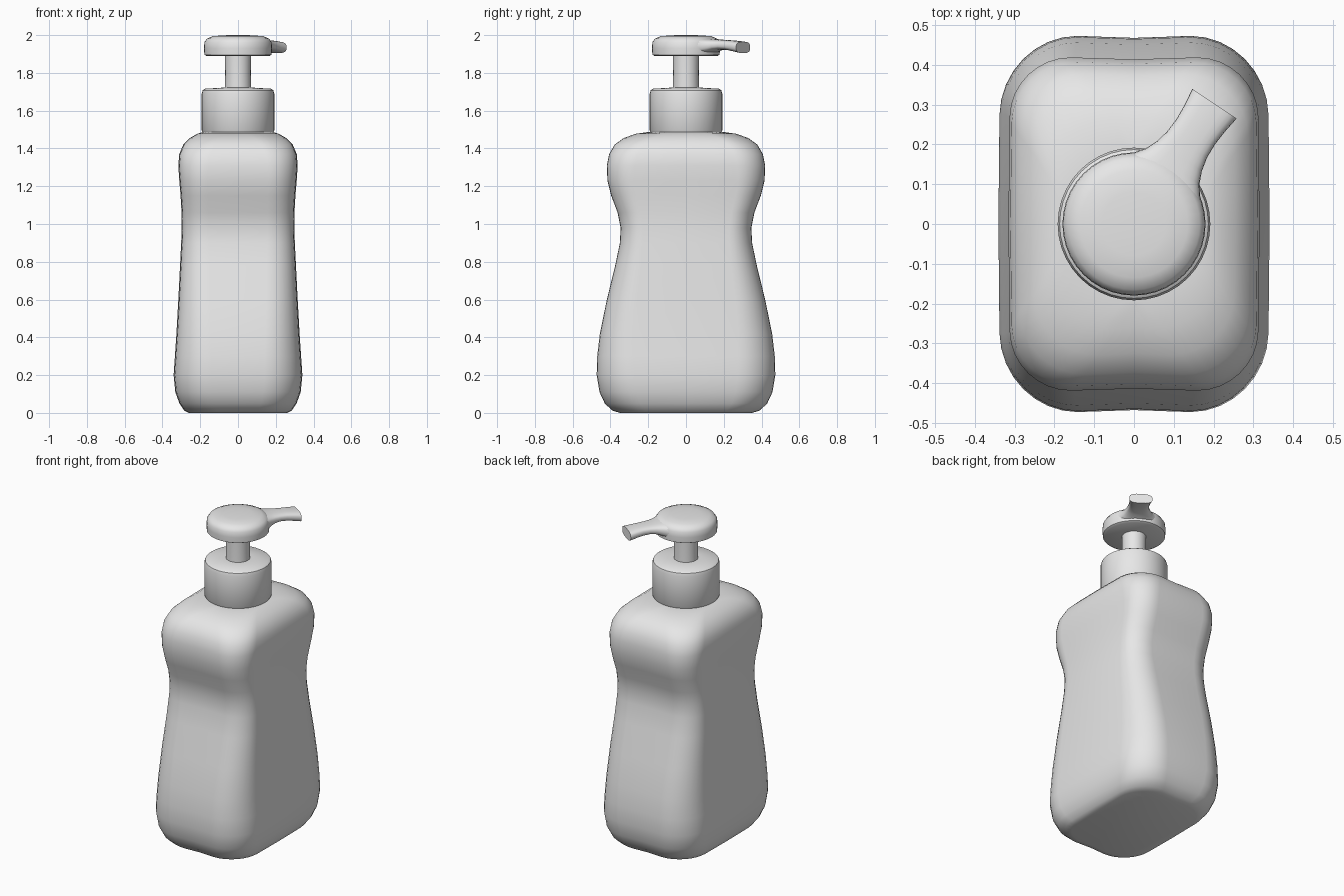
import bpy
import bmesh
from math import sin, cos, pi, radians
from mathutils import Vector

cube = bpy.data.objects.get("Cube")
if cube:
    bpy.data.objects.remove(cube, do_unlink=True)

grey = bpy.data.materials.new("plain_grey")
grey.use_nodes = True
COLOUR = (0.8, 0.8, 0.8, 1)
grey.diffuse_color = COLOUR
grey.node_tree.nodes["Principled BSDF"].inputs["Base Color"].default_value = COLOUR


def loft(name, rings, sharp=40):
    """Skin a list of equal-length point rings and cap both ends."""
    bm = bmesh.new()
    loops = [[bm.verts.new(p) for p in ring] for ring in rings]
    n = len(loops[0])
    for a, b in zip(loops, loops[1:]):
        for i in range(n):
            j = (i + 1) % n
            bm.faces.new((a[i], a[j], b[j], b[i]))
    bm.faces.new(loops[0][::-1])
    bm.faces.new(loops[-1])
    bmesh.ops.recalc_face_normals(bm, faces=bm.faces)
    mesh = bpy.data.meshes.new(name)
    bm.to_mesh(mesh)
    bm.free()
    mesh.materials.append(grey)
    obj = bpy.data.objects.new(name, mesh)
    bpy.context.collection.objects.link(obj)
    bpy.ops.object.select_all(action='DESELECT')
    obj.select_set(True)
    bpy.context.view_layer.objects.active = obj
    bpy.ops.object.shade_smooth_by_angle(angle=radians(sharp))
    return obj


def lathe(name, profile, sides=40):
    """Turn (radius, height) pairs around the z axis."""
    angles = [2 * pi * i / sides for i in range(sides)]
    return loft(name, [[(r * cos(a), r * sin(a), z) for a in angles] for r, z in profile])


def rounded_rect(hx, hy, corner, z, steps=8):
    """Rounded rectangle with slightly bowed sides and a faint centre seam."""
    rx, ry = corner * hx, corner * hy * 0.75
    points = []
    for q in range(4):
        sx, sy = (1, -1, -1, 1)[q], (1, 1, -1, -1)[q]
        for i in range(steps + 1):
            a = (q + i / steps) * pi / 2
            x, y = sx * (hx - rx) + rx * cos(a), sy * (hy - ry) + ry * sin(a)
            points.append((x - 0.008 * sx * (abs(y) / hy) ** 2, y, z))
        if q % 2 == 0:
            points.append((0, sy * (hy - 0.005), z))
        else:
            points.append((sx * hx, 0, z))
    return points


# Bottle body: height, half width, half depth, corner roundness
body = [
    (0.0, 0.26, 0.35, 0.6), (0.012, 0.285, 0.39, 0.6), (0.05, 0.31, 0.43, 0.58),
    (0.11, 0.332, 0.458, 0.57), (0.2, 0.341, 0.473, 0.56), (0.3, 0.334, 0.47, 0.55),
    (0.42, 0.326, 0.456, 0.53), (0.6, 0.316, 0.419, 0.5), (0.78, 0.307, 0.375, 0.48),
    (0.9, 0.301, 0.35, 0.46), (0.98, 0.298, 0.346, 0.45), (1.06, 0.299, 0.362, 0.45),
    (1.15, 0.304, 0.396, 0.45), (1.23, 0.311, 0.416, 0.45), (1.31, 0.316, 0.419, 0.47),
    (1.37, 0.311, 0.407, 0.5), (1.42, 0.29, 0.378, 0.55), (1.455, 0.255, 0.33, 0.62),
    (1.478, 0.215, 0.265, 0.75), (1.487, 0.185, 0.2, 1.0),
]
loft("bottle_body", [rounded_rect(hx, hy, c, z) for z, hx, hy, c in body])

# Collar and pump stem
lathe("collar", [(0.183, 1.48), (0.192, 1.495), (0.192, 1.69), (0.187, 1.708),
                 (0.175, 1.716), (0.08, 1.722)])
lathe("pump_stem", [(0.07, 1.71), (0.068, 1.8), (0.07, 1.9)], 24)

# Pump head disc
lathe("pump_head", [(0.165, 1.889), (0.178, 1.896), (0.18, 1.93), (0.178, 1.962),
                    (0.165, 1.981), (0.135, 1.994), (0.08, 1.999), (0.02, 2.0)])

# Spout: distance from centre, half width, underside and top heights
spout = [
    (0.07, 0.163, 1.892, 1.992), (0.12, 0.13, 1.894, 1.988), (0.15, 0.1, 1.9, 1.984),
    (0.175, 0.081, 1.909, 1.98), (0.205, 0.068, 1.919, 1.977), (0.24, 0.06, 1.923, 1.975),
    (0.28, 0.058, 1.92, 1.973), (0.32, 0.061, 1.913, 1.97), (0.364, 0.067, 1.904, 1.965),
]
aim = Vector((0.556, 0.831, 0))
side = Vector((aim.y, -aim.x, 0))


def spout_ring(t, w, low, high, sides=24):
    ring = []
    for i in range(sides):
        a = 2 * pi * i / sides
        c, s = cos(a), sin(a)
        # squared-off oval section
        u = abs(c) ** 0.7 * (1 if c > 0 else -1)
        v = abs(s) ** 0.7 * (1 if s > 0 else -1)
        p = aim * t + side * (w * u)
        p.z = (low + high) / 2 + v * (high - low) / 2
        ring.append(p)
    return ring


loft("spout", [spout_ring(*row) for row in spout], 50)
